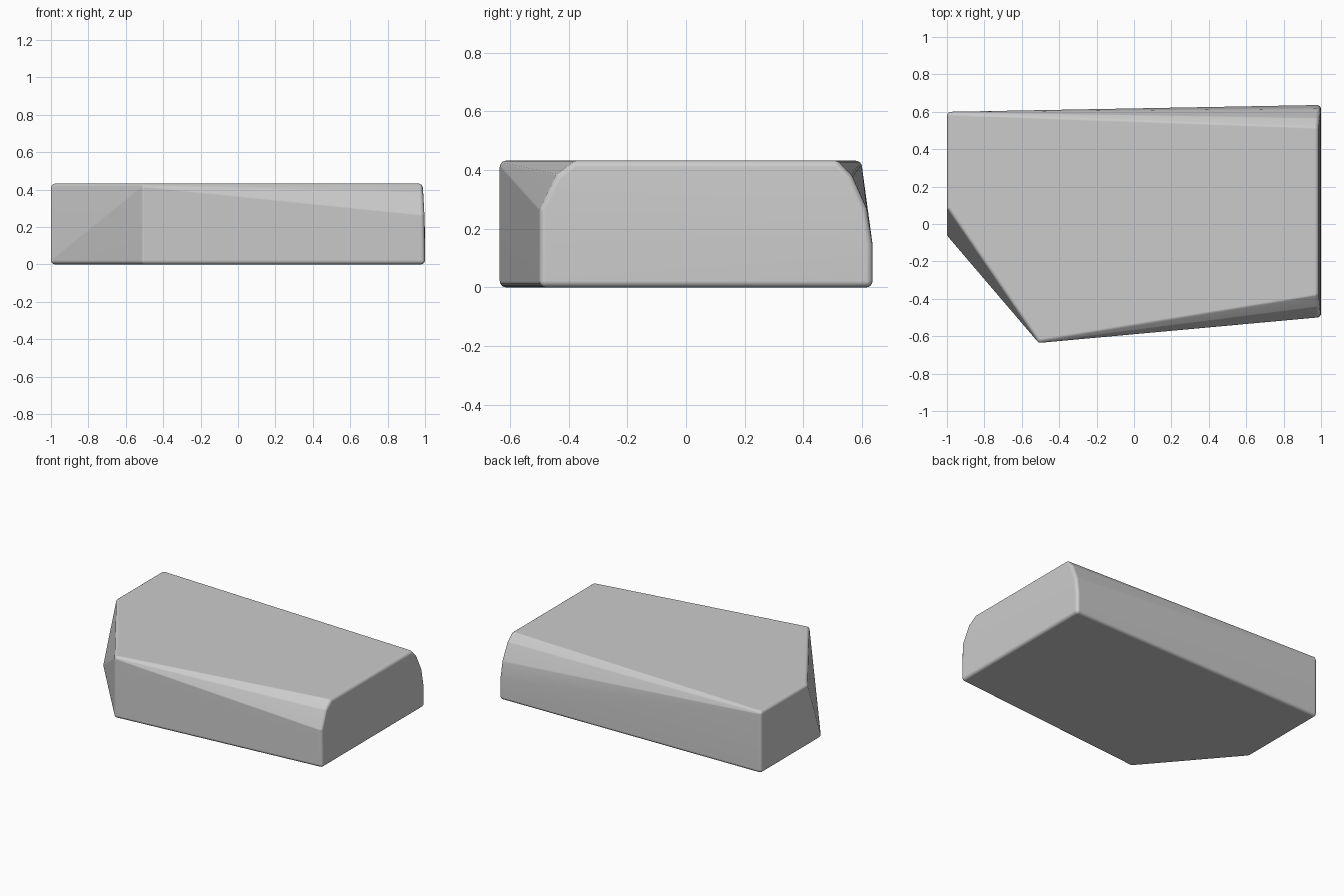
import bpy, bmesh, math
from mathutils import Vector

if "Cube" in bpy.data.objects:
    bpy.data.objects.remove(bpy.data.objects["Cube"])

R = 0.022      # edge rounding radius
H = 0.432      # slab height

# Outline corners of the slab (pointed front, clipped left corner)
points = [(-1, 0.60, 0), (-1, 0.60, H),
          (-1, -0.075, 0), (-1, 0.11, H),
          (-0.5, -0.635, 0), (-0.5, -0.635, H)]

# Rounded-shoulder profile of the right end (y, z)
end_profile = [(-0.50, 0), (-0.50, 0.26), (-0.448, 0.371), (-0.395, H),
               (0.53, H), (0.57, 0.368), (0.618, 0.26), (0.636, 0.146), (0.636, 0)]
points += [(1.0 - 0.012 * max(0, z - 0.2) / 0.23, y, z) for y, z in end_profile]


def inset(x, y, z):
    """Pull a corner inward so that a rounding ball stays inside the outline."""
    if abs(x) > 0.9:
        x -= math.copysign(R, x)
    y -= math.copysign(R, y)
    return Vector((x, y, min(max(z, R), H - R)))


# Slab: hull around one small ball per corner
bm = bmesh.new()
for p in points:
    ball = bmesh.ops.create_uvsphere(bm, u_segments=16, v_segments=8, radius=R)
    bmesh.ops.translate(bm, verts=ball["verts"], vec=inset(*p))
bmesh.ops.delete(bm, geom=bm.faces[:], context='FACES_ONLY')
bmesh.ops.delete(bm, geom=bm.edges[:], context='EDGES_FACES') if bm.edges else None
bmesh.ops.convex_hull(bm, input=bm.verts[:])
bmesh.ops.delete(bm, geom=[v for v in bm.verts if not v.link_faces], context='VERTS')
bmesh.ops.dissolve_limit(bm, angle_limit=math.radians(0.5),
                         verts=bm.verts[:], edges=bm.edges[:])
bmesh.ops.recalc_face_normals(bm, faces=bm.faces[:])

mesh = bpy.data.meshes.new("stone_slab")
bm.to_mesh(mesh)
bm.free()
slab = bpy.data.objects.new("stone_slab", mesh)
bpy.context.collection.objects.link(slab)

# Smooth shading with flat large faces
bpy.context.view_layer.objects.active = slab
slab.select_set(True)
bpy.ops.object.shade_smooth_by_angle(angle=math.radians(40))
weighted = slab.modifiers.new("weighted_normals", 'WEIGHTED_NORMAL')
weighted.keep_sharp = True
